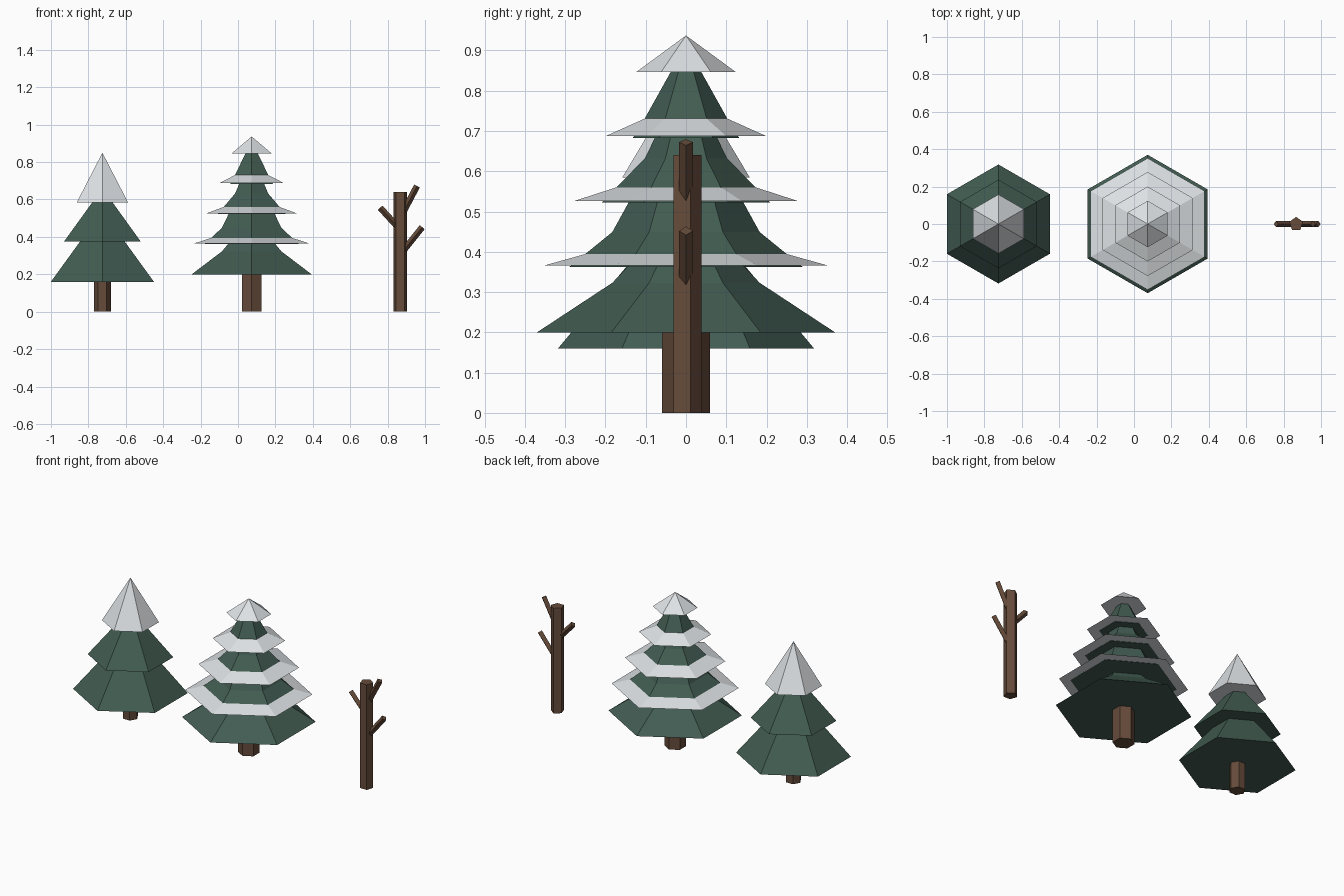
import bpy
import math
from mathutils import Vector

cube = bpy.data.objects.get("Cube")
if cube:
    bpy.data.objects.remove(cube, do_unlink=True)


def make_material(name, color):
    mat = bpy.data.materials.new(name)
    mat.use_nodes = True
    mat.diffuse_color = (*color, 1)
    bsdf = mat.node_tree.nodes["Principled BSDF"]
    bsdf.inputs["Base Color"].default_value = (*color, 1)
    bsdf.inputs["Roughness"].default_value = 0.9
    return mat


green = make_material("pine green", (0.054, 0.107, 0.084))
snow = make_material("snow white", (0.73, 0.76, 0.78))
brown = make_material("bark brown", (0.130, 0.070, 0.042))


def lathe(name, profile, mat, x=0, sides=6, turn=90):
    """Closed faceted solid from (radius, height) rings; radius 0 makes an apex."""
    verts, faces, rings = [], [], []
    for radius, z in profile:
        start = len(verts)
        count = sides if radius > 0 else 1
        for i in range(count):
            a = math.radians(turn) + math.tau * i / sides
            verts.append((radius * math.cos(a), radius * math.sin(a), z))
        rings.append([start + i % count for i in range(sides)])
    for low, high in zip(rings, rings[1:]):
        for i in range(sides):
            j = (i + 1) % sides
            face = [low[i], low[j], high[j], high[i]]
            faces.append(list(dict.fromkeys(face)))
    faces.append(rings[0][::-1])
    if profile[-1][0] > 0:
        faces.append(rings[-1])
    mesh = bpy.data.meshes.new(name)
    mesh.from_pydata(verts, [], faces)
    mesh.materials.append(mat)
    obj = bpy.data.objects.new(name, mesh)
    obj.location.x = x
    bpy.context.collection.objects.link(obj)
    return obj


# Small pine: trunk, two cone tiers and a snow cap
SMALL_X = -0.725
lathe("small_pine_trunk", [(0.045, 0), (0.045, 0.2)], brown, SMALL_X, turn=0)
lathe("small_pine_lower_tier", [(0.318, 0.16), (0, 0.54)], green, SMALL_X)
lathe("small_pine_upper_tier", [(0.237, 0.375), (0, 0.66)], green, SMALL_X)
lathe("small_pine_snow_cap", [(0.158, 0.585), (0, 0.85)], snow, SMALL_X)

# Large pine: trunk and four flared tiers
LARGE_X = 0.073
lathe("large_pine_trunk", [(0.06, 0), (0.06, 0.25)], brown, LARGE_X)
tiers = [
    [(0.37, 0.2), (0.183, 0.323), (0.14, 0.368)],
    [(0.29, 0.362), (0.183, 0.449), (0.14, 0.527)],
    [(0.21, 0.522), (0.102, 0.632), (0.074, 0.69)],
    [(0.132, 0.683), (0.103, 0.73), (0.036, 0.85)],
]
for n, profile in enumerate(tiers, 1):
    lathe(f"large_pine_tier_{n}", profile, green, LARGE_X)

# Snow skirts resting on the tiers, and the snow tip
skirts = [
    [(0.352, 0.366), (0.248, 0.395)],
    [(0.278, 0.526), (0.17, 0.561)],
    [(0.2, 0.687), (0.102, 0.731)],
    [(0.124, 0.846), (0, 0.937)],
]
for n, profile in enumerate(skirts, 1):
    lathe(f"large_pine_snow_{n}", profile, snow, LARGE_X)

# Bare tree: five-sided trunk with three tilted branches
lathe("bare_trunk", [(0.038, 0), (0.038, 0.64)], brown, 0.867, sides=5)
branches = {
    "upper_branch": ((0.885, 0.535), (0.957, 0.672)),
    "lower_branch": ((0.875, 0.315), (0.985, 0.452)),
    "side_branch": ((0.855, 0.452), (0.76, 0.556)),
}
for name, (base, tip) in branches.items():
    start = Vector((base[0], 0, base[1]))
    axis = Vector((tip[0], 0, tip[1])) - start
    branch = lathe(name, [(0.017, 0), (0.017, axis.length)], brown, sides=4)
    branch.location = start
    branch.rotation_euler.y = math.atan2(axis.x, axis.z)
